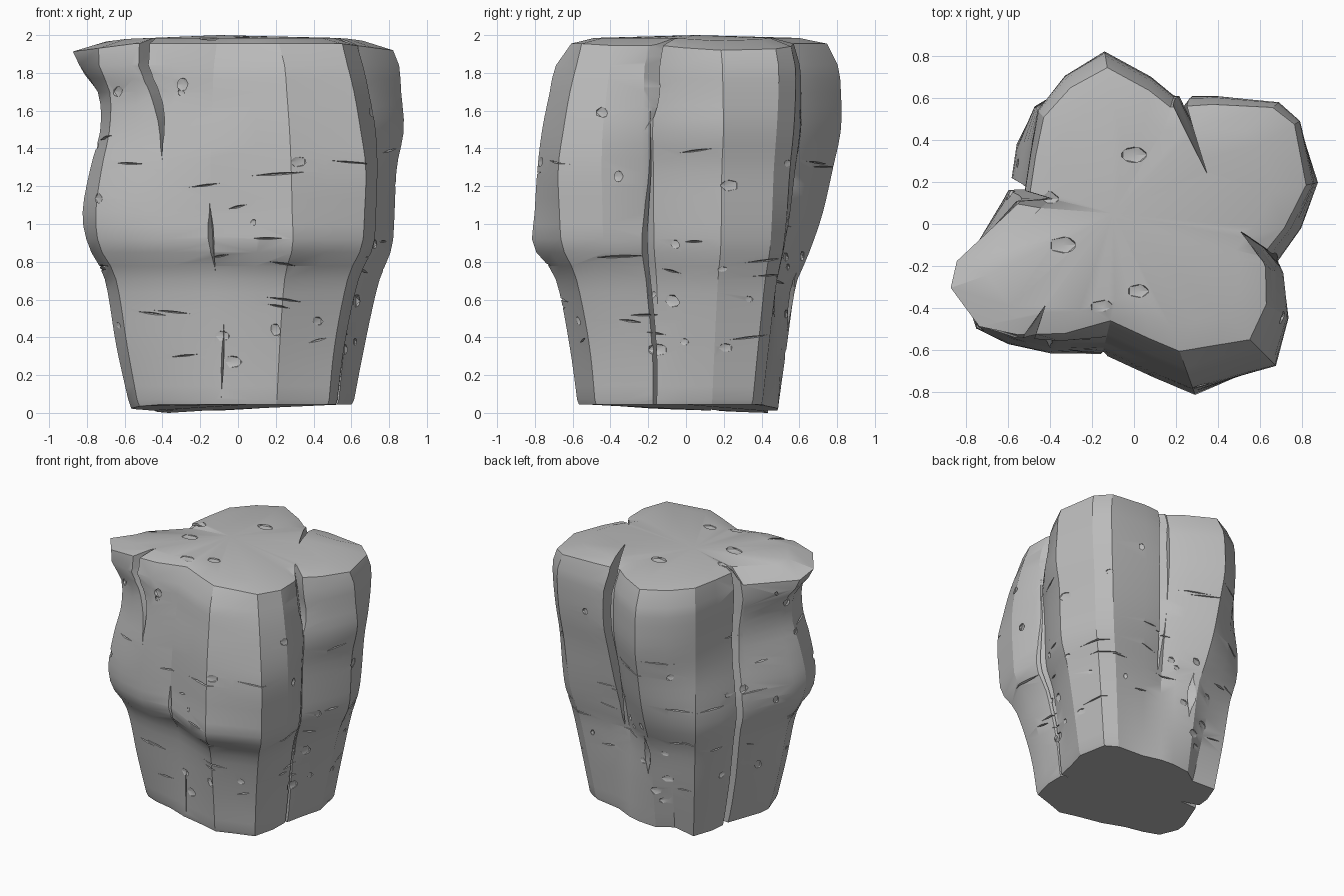
import bpy, bmesh, math, random
from math import pi, sin, cos, radians
from mathutils import Vector

random.seed(7)
old_cube = bpy.data.objects.get("Cube")
if old_cube:
    bpy.data.objects.remove(old_cube, do_unlink=True)

# Widest plan outline, counter-clockwise, and how far it swells at each height
OUTLINE = [(.7, -.18), (.8, -.02), (.885, .2), (.79, .49), (.69, .58), (.4, .61), (.19, .61),
           (.08, .7), (-.14, .82), (-.34, .73), (-.5, .59), (-.56, .38), (-.59, .18),
           (-.64, .11), (-.86, -.18), (-.89, -.31), (-.8, -.53), (-.63, -.6), (-.4, -.635),
           (-.15, -.615), (.1, -.73), (.29, -.81), (.48, -.75), (.69, -.69), (.76, -.46), (.73, -.24)]
# Corners that move out or in toward the rounder foot
FOOT = {0: 1.14, 1: 1.06, 25: 1.06, 5: 1.08, 6: 1.3, 7: 1.18, 9: .88, 10: 1.04, 19: 1.14, 20: 1.04}
# Rim corners that sag on the low left lobe
SAG = {13: .1, 14: .05}
HEIGHTS = [0, .35, .68, .78, .88, 1.05, 1.3, 1.5, 1.7, 1.84, 1.94]
RIGHT = [.66, .74, .83, .88, .93, .94, .95, 1, .96, .94, .9]
RIGHT_BACK = [.71, .78, .85, .88, .91, .93, .95, .98, 1, 1, .97]
BACK = [.59, .65, .71, .76, .81, .88, .95, 1, 1, .98, .91]
BACK_LEFT = [.76, .86, .94, .97, 1, .98, .9, .87, .88, .88, .84]
LEFT = [.63, .72, .78, .82, .88, .92, .87, .81, .83, .95, 1]
FRONT = [.7, .76, .84, .9, 1, .99, .97, .94, .89, .85, .75]
FRONT_RIGHT = [.69, .74, .83, .88, .95, .97, .98, .94, .89, .84, .8]
SIDES = [(0, RIGHT), (32, RIGHT_BACK), (75, BACK), (105, BACK), (142, BACK_LEFT), (165, BACK_LEFT),
         (195, LEFT), (255, FRONT), (290, FRONT), (315, FRONT_RIGHT), (360, RIGHT)]


def along_height(profile, z):
    """Smooth (Hermite) interpolation of a profile over height."""
    z = min(max(z, HEIGHTS[0]), HEIGHTS[-1])
    last = len(HEIGHTS) - 1
    i = next(k for k in range(last) if z <= HEIGHTS[k + 1])

    def slope(k):
        a, b = max(k - 1, 0), min(k + 1, last)
        return (profile[b] - profile[a]) / (HEIGHTS[b] - HEIGHTS[a])
    h = HEIGHTS[i + 1] - HEIGHTS[i]
    t = (z - HEIGHTS[i]) / h
    ease = t * t * (3 - 2 * t)
    return (profile[i] * (1 - ease) + profile[i + 1] * ease
            + h * t * (1 - t) * ((1 - t) * slope(i) - t * slope(i + 1)))


def swell(angle, z):
    deg = math.degrees(angle) % 360
    for (a, first), (b, second) in zip(SIDES, SIDES[1:]):
        if a <= deg <= b:
            t = (deg - a) / (b - a)
            return along_height(first, z) * (1 - t) + along_height(second, z) * t


def section(z):
    """Plan outline of the stone at a height."""
    fade = min(max(1 - z / .9, 0), 1)
    corners = []
    for i, (x, y) in enumerate(OUTLINE):
        scale = swell(math.atan2(y, x), z) * (1 + (FOOT.get(i, 1) - 1) * fade)
        corners.append(Vector((x, y)) * scale)
    return corners


def surface(angle, z, offset=0):
    """Point on the stone at an angle and height, pushed out by offset."""
    ray = Vector((cos(angle), sin(angle)))
    radius = .6
    corners = section(z)
    for p, q in zip(corners, corners[1:] + corners[:1]):
        if ray.cross(p) <= 0 < ray.cross(q) and ray.dot(p + q) > 0:
            radius = p.cross(q - p) / ray.cross(q - p)
    radius += offset
    return Vector((ray.x * radius, ray.y * radius, z))


def make_object(name, bm):
    bmesh.ops.recalc_face_normals(bm, faces=bm.faces)
    mesh = bpy.data.meshes.new(name)
    bm.to_mesh(mesh)
    bm.free()
    obj = bpy.data.objects.new(name, mesh)
    bpy.context.collection.objects.link(obj)
    return obj


def bridge(bm, lower, upper):
    for i in range(len(lower)):
        j = (i + 1) % len(lower)
        bm.faces.new((lower[i], lower[j], upper[j], upper[i]))


# Stone body: lofted rings with a chamfered, gently domed top
bm = bmesh.new()
rows = 26
rings = []
for row in range(rows + 1):
    level = 1.84 * row / rows
    ring = []
    for i, p in enumerate(section(level)):
        z = level - SAG.get(i, 0) * (row / rows) ** 4
        if row == 0:
            z = .045 * (1 - min(max((p.y - p.x) / .8, 0), 1))
        ring.append(bm.verts.new((p.x, p.y, z)))
    rings.append(ring)
for inset, height, sag in ((1, 1.955, 1), (.8, 1.985, .25)):
    ring = []
    for i, p in enumerate(section(1.94)):
        p = p * inset
        drop = .13 * max(0, abs(p.x) - .55) + SAG.get(i, 0) * sag
        ring.append(bm.verts.new((p.x, p.y, height - drop)))
    rings.append(ring)
for lower, upper in zip(rings, rings[1:]):
    bridge(bm, lower, upper)
bm.faces.new(rings[0])
peak = bm.verts.new((-.1, .05, 2))
for a, b in zip(rings[-1], rings[-1][1:] + rings[-1][:1]):
    bm.faces.new((a, b, peak))
stone = make_object("rock_body", bm)


def add_crack(bm, start, end, width, depth, twist=0, open_start=False, open_end=False, wobble=0):
    """Wedge that follows the surface between two (degrees, height) points."""
    steps = 10
    phase = random.uniform(0, pi)

    def at(t):
        angle = radians(start[0] + (end[0] - start[0]) * t + wobble * sin(t * 9 + phase))
        return angle, start[1] + (end[1] - start[1]) * t
    previous = None
    for k in range(steps + 1):
        t = k / steps
        taper = 1
        if not open_start:
            taper *= min(1, .06 + t * 2.5)
        if not open_end:
            taper *= min(1, .06 + (1 - t) * 2.5)
        angle, z = at(t)
        tangent = surface(*at(t + .02)) - surface(*at(t - .02))
        radial = Vector((cos(angle), sin(angle), 0))
        side = tangent.cross(radial).normalized() * width * taper
        outer = surface(angle, z, .04)
        # Deep grooves turn aside as they go in
        inward = Vector((cos(angle + radians(twist)), sin(angle + radians(twist)), 0))
        tip = surface(angle, z) - inward * depth * taper
        ring = [bm.verts.new(p) for p in (outer + side, tip, outer - side)]
        if previous:
            bridge(bm, previous, ring)
        else:
            bm.faces.new(ring)
        previous = ring
    bm.faces.new(previous)


# Deep vertical grooves between the lobes, and loose vertical cracks
bm = bmesh.new()
add_crack(bm, (-15, 2.06), (-17, 1.5), .04, .16, -36, True, False, 1)
add_crack(bm, (-16, 1.6), (-18, -.05), .018, .06, 0, False, True, 1)
add_crack(bm, (71, 2.06), (72, .65), .045, .36, 45, True, False, 1)
add_crack(bm, (166, 2.06), (161, -.05), .035, .14, 10, True, True, 1)
add_crack(bm, (226, 2.06), (237, 1.33), .03, .15, 20, True, False, 1)
add_crack(bm, (256, 1.12), (258, .75), .03, .04)
add_crack(bm, (95, .75), (96, .42), .05, .04)
add_crack(bm, (262, .48), (260, .08), .014, .03)

# Thin horizontal splits all round
for n in range(46):
    angle = n * 137.5 + random.uniform(-12, 12)
    z = random.uniform(.2, 1.5)
    length = random.uniform(8, 20)
    add_crack(bm, (angle, z), (angle + length, z + random.uniform(-.03, .03)),
              random.uniform(.01, .016), random.uniform(.015, .03))


def add_pit(bm, centre, normal, size):
    """Shallow flattened dent."""
    made = bmesh.ops.create_icosphere(bm, subdivisions=1, radius=size)["verts"]
    turn = normal.to_track_quat("Z", "Y")
    for v in made:
        p = Vector((v.co.x * 1.3, v.co.y * .8, v.co.z * .4))
        v.co = centre + turn @ p


# Chipped dents on the sides and top
for n in range(42):
    angle = radians(n * 99 + random.uniform(-20, 20))
    z = random.uniform(.2, 1.8)
    add_pit(bm, surface(angle, z, .004), Vector((cos(angle), sin(angle), 0)),
            random.uniform(.025, .05))
for x, y in ((.02, -.32), (-.42, .12), (-.15, -.4), (0, .33), (.57, -.35), (-.34, -.1)):
    add_pit(bm, Vector((x, y, 1.99)), Vector((0, 0, 1)), random.uniform(.03, .06))
cutter = make_object("crack_cutter", bm)
cutter.hide_render = True

# Carve, then shade smooth with crisp edges
bpy.ops.object.select_all(action="DESELECT")
stone.select_set(True)
bpy.context.view_layer.objects.active = stone
carve = stone.modifiers.new("carve", "BOOLEAN")
carve.operation = "DIFFERENCE"
carve.solver = "EXACT"
carve.use_self = True
carve.object = cutter
bpy.ops.object.modifier_apply(modifier=carve.name)
bpy.data.objects.remove(cutter, do_unlink=True)

grey = bpy.data.materials.new("stone_grey")
grey.use_nodes = True
grey.diffuse_color = (.5, .5, .5, 1)
grey.node_tree.nodes["Principled BSDF"].inputs["Base Color"].default_value = (.5, .5, .5, 1)
stone.data.materials.clear()
stone.data.materials.append(grey)
for face in stone.data.polygons:
    face.material_index = 0
bpy.ops.object.shade_smooth_by_angle(angle=radians(24))
